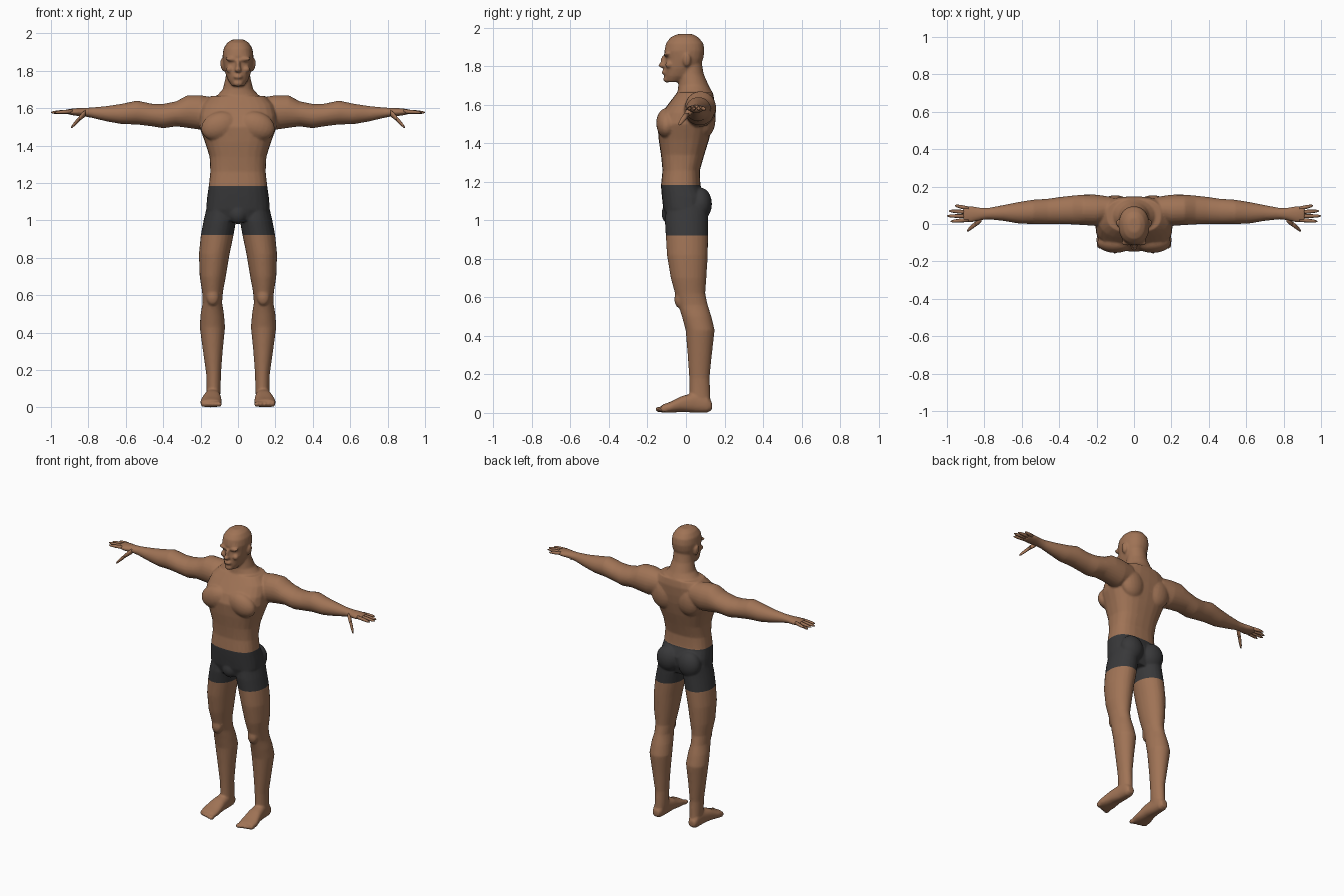
import bpy
import bmesh
import math
from mathutils import Matrix, Vector

cube = bpy.data.objects.get("Cube")
if cube:
    bpy.data.objects.remove(cube, do_unlink=True)


def make_material(name, color):
    mat = bpy.data.materials.new(name)
    mat.use_nodes = True
    mat.diffuse_color = color
    mat.node_tree.nodes["Principled BSDF"].inputs["Base Color"].default_value = color
    return mat


skin = make_material("brown skin", (0.35, 0.172, 0.092, 1))
cloth = make_material("charcoal cloth", (0.04, 0.04, 0.042, 1))


def loft(bm, axis, rows, side=1, sides=24, power=2.0):
    """Bridge rounded sections (position, then low and high of the other two axes)."""
    others = [i for i in range(3) if i != axis]
    rings = []
    for position, a_low, a_high, b_low, b_high in rows:
        ring = []
        for k in range(sides):
            angle = math.tau * k / sides
            c, s = math.cos(angle), math.sin(angle)
            point = Vector()
            point[axis] = position
            for i, low, high, t in ((others[0], a_low, a_high, c),
                                    (others[1], b_low, b_high, s)):
                t = math.copysign(abs(t) ** (2 / power), t)
                point[i] = (low + high) / 2 + t * (high - low) / 2
            point.x *= side
            ring.append(bm.verts.new(point))
        rings.append(ring)
    faces = [bm.faces.new(rings[0]), bm.faces.new(rings[-1][::-1])]
    for lower, upper in zip(rings, rings[1:]):
        for k in range(sides):
            n = (k + 1) % sides
            faces.append(bm.faces.new((lower[n], lower[k], upper[k], upper[n])))
    bmesh.ops.recalc_face_normals(bm, faces=faces)


def blob(bm, center, radii, tilt=0, side=1):
    """Add a muscle or feature as a stretched sphere, tilted in the front plane."""
    x, y, z = center
    matrix = (Matrix.Translation((x * side, y, z))
              @ Matrix.Rotation(math.radians(tilt * side), 4, "Y")
              @ Matrix.Diagonal((*radii, 1)))
    bmesh.ops.create_uvsphere(bm, u_segments=20, v_segments=12, radius=1, matrix=matrix)


def make_object(name, bm, materials):
    mesh = bpy.data.meshes.new(name)
    bm.to_mesh(mesh)
    bm.free()
    for mat in materials:
        mesh.materials.append(mat)
    obj = bpy.data.objects.new(name, mesh)
    bpy.context.collection.objects.link(obj)
    return obj


def symmetric(rows):
    """Expand (z, half width, front, back) to full loft rows."""
    return [(z, -w, w, front, back) for z, w, front, back in rows]


body = bmesh.new()

# Trunk and neck
loft(body, 2, symmetric([
    (1.0, .13, -.1, .08), (1.06, .17, -.118, .1), (1.12, .166, -.125, .105),
    (1.18, .157, -.13, .075), (1.26, .148, -.122, .072), (1.34, .152, -.13, .095),
    (1.42, .177, -.142, .12), (1.5, .207, -.148, .138), (1.56, .205, -.125, .145),
    (1.62, .19, -.08, .148), (1.665, .145, -.045, .14)]), power=2.6)
loft(body, 2, symmetric([
    (1.6, .16, -.07, .14), (1.66, .12, -.045, .14), (1.7, .082, -.04, .118),
    (1.76, .067, -.035, .092), (1.83, .06, -.03, .08)]))

# Head
loft(body, 2, symmetric([
    (1.718, .032, -.105, -.03), (1.75, .054, -.112, .03), (1.79, .069, -.112, .07),
    (1.84, .079, -.106, .09), (1.88, .083, -.112, .096), (1.92, .077, -.104, .09),
    (1.95, .058, -.08, .065), (1.967, .032, -.045, .035)]), power=2.2)

# Central face features and groin
blob(body, (0, -.112, 1.825), (.013, .02, .035))
blob(body, (0, -.12, 1.805), (.018, .024, .014))
blob(body, (0, -.11, 1.768), (.026, .017, .012))
blob(body, (0, -.1, 1.733), (.026, .018, .018))
blob(body, (0, -.085, 1.035), (.05, .042, .055))

LEG = [
    (1.08, .03, .165, -.1, .11), (1.0, .01, .184, -.11, .115),
    (.92, .024, .199, -.105, .115), (.82, .045, .209, -.099, .113),
    (.7, .065, .205, -.079, .106), (.62, .08, .192, -.057, .1),
    (.56, .085, .189, -.04, .113), (.5, .075, .2, -.021, .132),
    (.43, .069, .205, -.002, .149), (.3, .082, .187, .009, .134),
    (.18, .091, .17, .017, .122), (.08, .093, .168, .02, .127),
    (.03, .1, .165, .03, .125)]
FOOT = [
    (.135, .112, .158, .015, .055), (.11, .1, .168, .001, .09),
    (.05, .095, .173, .001, .105), (-.02, .09, .187, .005, .088),
    (-.08, .086, .202, .001, .058), (-.125, .09, .198, .001, .042)]
ARM = [
    (.12, .02, .145, 1.51, 1.655), (.2, -.01, .157, 1.485, 1.67),
    (.27, -.006, .157, 1.495, 1.67), (.33, -.002, .152, 1.503, 1.637),
    (.4, -.002, .144, 1.493, 1.623), (.46, -.001, .135, 1.503, 1.624),
    (.54, -.001, .13, 1.513, 1.641), (.62, .003, .117, 1.515, 1.624),
    (.7, .017, .101, 1.529, 1.612), (.78, .025, .086, 1.548, 1.604),
    (.82, .02, .087, 1.556, 1.602), (.87, .008, .096, 1.56, 1.6),
    (.912, .01, .094, 1.568, 1.595)]

for side in (1, -1):
    # Limbs
    loft(body, 2, LEG, side)
    loft(body, 1, FOOT, side, power=2.4)
    loft(body, 0, ARM, side)
    # Toes
    for i in range(5):
        blob(body, (.102 + .021 * i, -.137 + .007 * i, .018),
             (.013 if i else .016, .023, .015), side=side)
    # Chest, shoulder blade, buttock and kneecap
    blob(body, (.1, -.1, 1.505), (.1, .055, .075), 20, side)
    blob(body, (.1, .1, 1.53), (.085, .054, .1), 10, side)
    blob(body, (.08, .075, 1.085), (.078, .06, .085), 0, side)
    blob(body, (.135, -.035, .59), (.034, .025, .045), 0, side)
    # Ear, brow and cheekbone
    blob(body, (.083, .005, 1.832), (.011, .021, .034), 8, side)
    blob(body, (.036, -.1, 1.862), (.033, .016, .012), -6, side)
    blob(body, (.045, -.088, 1.808), (.02, .02, .018), 0, side)

# Fuse the masses into one skin and soften the joins
body_source = make_object("body_source", body, [])
remesh = body_source.modifiers.new("fuse", "REMESH")
remesh.mode = "VOXEL"
remesh.voxel_size = 0.0065
soften = body_source.modifiers.new("soften", "SMOOTH")
soften.factor = 0.5
soften.iterations = 5
thin = body_source.modifiers.new("thin", "DECIMATE")
thin.ratio = 0.3
bpy.context.view_layer.update()
graph = bpy.context.evaluated_depsgraph_get()
fused = bpy.data.meshes.new_from_object(body_source.evaluated_get(graph))
bpy.data.objects.remove(body_source, do_unlink=True)

# Cut the hems and waistband, then colour the shorts between them
HEM, WAIST = 0.922, 1.183
skin_mesh = bmesh.new()
skin_mesh.from_mesh(fused)
bpy.data.meshes.remove(fused)
for height in (HEM, WAIST):
    bmesh.ops.bisect_plane(
        skin_mesh, geom=skin_mesh.verts[:] + skin_mesh.edges[:] + skin_mesh.faces[:],
        plane_co=(0, 0, height), plane_no=(0, 0, 1))
for face in skin_mesh.faces:
    face.smooth = True
    face.material_index = int(HEM < face.calc_center_median().z < WAIST)
make_object("body_with_shorts", skin_mesh, [skin, cloth])


def finger(bm, start, end, radius, side):
    """Taper a digit from its knuckle to a rounded tip."""
    start, end = Vector(start), Vector(end)
    rows = []
    for t, scale in ((0, 1), (.5, .95), (.85, .7), (1, .25)):
        p, r = start.lerp(end, t), radius * scale
        rows.append((p.x, p.y - r, p.y + r, p.z - r, p.z + r))
    loft(bm, 0, rows, side, sides=8)


# Fingers and thumbs
for side, label in ((1, "left"), (-1, "right")):
    digits = bmesh.new()
    for base, tip, reach in ((.022, .014, .98), (.042, .043, 1), (.063, .07, .99), (.083, .099, .958)):
        finger(digits, (.885, base, 1.583), (reach, tip, 1.577), .011, side)
    finger(digits, (.815, .03, 1.575), (.855, -.008, 1.54), .018, side)
    finger(digits, (.838, .008, 1.555), (.892, -.036, 1.497), .014, side)
    for face in digits.faces:
        face.smooth = True
    make_object(label + "_fingers", digits, [skin])
